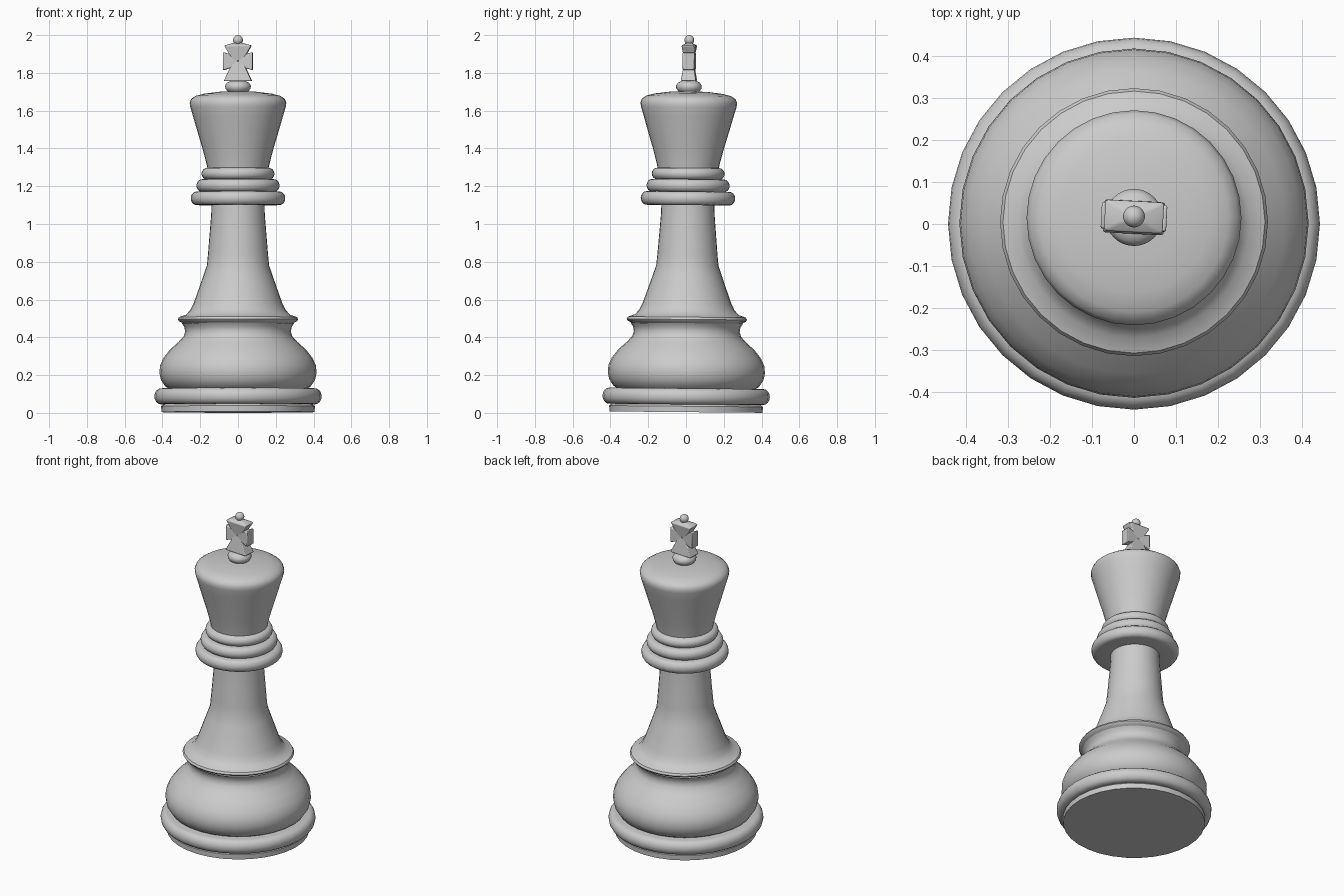
import bpy
import bmesh
from math import cos, sin, pi, radians
from mathutils import Matrix, Vector

cube = bpy.data.objects.get("Cube")
if cube:
    bpy.data.objects.remove(cube, do_unlink=True)

# The whole piece leans very slightly backwards
LEAN = Matrix.Rotation(-0.009, 4, 'X')
SIDES = 32


def finish(name, bm, angle=40):
    bmesh.ops.recalc_face_normals(bm, faces=bm.faces)
    bm.transform(LEAN)
    mesh = bpy.data.meshes.new(name)
    bm.to_mesh(mesh)
    bm.free()
    obj = bpy.data.objects.new(name, mesh)
    bpy.context.collection.objects.link(obj)
    bpy.ops.object.select_all(action='DESELECT')
    obj.select_set(True)
    bpy.context.view_layer.objects.active = obj
    bpy.ops.object.shade_smooth_by_angle(angle=radians(angle))
    return obj


def lathe(name, profile, angle=40):
    """Spin (radius, height) points around the vertical axis."""
    bm = bmesh.new()
    verts = [bm.verts.new((r, 0, z)) for r, z in profile]
    edges = [bm.edges.new(pair) for pair in zip(verts, verts[1:])]
    bmesh.ops.spin(bm, geom=verts + edges, cent=(0, 0, 0), axis=(0, 0, 1),
                   angle=2 * pi, steps=SIDES, use_merge=True)
    bmesh.ops.remove_doubles(bm, verts=bm.verts, dist=1e-4)
    return finish(name, bm, angle)


def bead(inner, outer, low, high, steps=8, bulge=0.035):
    """Flat-sided ring profile with a rounded rim."""
    mid, half = (low + high) / 2, (high - low) / 2
    rim = [(outer - bulge + bulge * sin(pi * i / steps),
            mid - half * cos(pi * i / steps)) for i in range(steps + 1)]
    return [(inner, low)] + rim + [(inner, high)]


# Base
lathe("foot", [(0, 0.004), (0.405, 0.004), (0.407, 0.035), (0.39, 0.05)])
lathe("base_ring", bead(0.34, 0.443, 0.045, 0.13))
lathe("belly", [(0.36, 0.125), (0.385, 0.14), (0.408, 0.175), (0.416, 0.21),
                (0.413, 0.25), (0.395, 0.29), (0.36, 0.335), (0.315, 0.375),
                (0.288, 0.405), (0.28, 0.43), (0.284, 0.455), (0.298, 0.475)])

# Waist flange flowing into the tapered stem
lathe("stem", [(0.29, 0.475), (0.312, 0.485), (0.319, 0.495), (0.312, 0.507),
               (0.275, 0.52), (0.252, 0.545), (0.235, 0.58), (0.205, 0.665),
               (0.182, 0.73), (0.165, 0.78), (0.159, 0.84), (0.15, 0.95),
               (0.142, 1.05), (0.14, 1.11)])

# Three stacked collar rings, shrinking upwards
for name, outer, low, high in (("lower_collar", 0.25, 1.1, 1.172),
                               ("middle_collar", 0.22, 1.17, 1.237),
                               ("upper_collar", 0.193, 1.235, 1.297)):
    lathe(name, bead(0.13, outer, low, high, bulge=0.03))

# Flared head with a low dome
lathe("head", [(0.16, 1.285), (0.167, 1.32), (0.188, 1.4), (0.215, 1.49),
               (0.238, 1.57), (0.253, 1.62), (0.256, 1.643), (0.248, 1.662),
               (0.225, 1.678), (0.18, 1.69), (0.1, 1.7), (0, 1.703)], 60)

# Button under the cross
lathe("button", [(0.045, 1.695), (0.058, 1.705), (0.067, 1.718),
                 (0.068, 1.733), (0.058, 1.748), (0.04, 1.757), (0, 1.76)], 60)

# Flared cross: (turn, length, outer half width, outer half depth, peak)
bm = bmesh.new()
for turn, length, width, depth, peak in ((0, 0.083, 0.072, 0.038, 0.02),
                                         (90, 0.078, 0.048, 0.032, 0.0),
                                         (180, 0.105, 0.074, 0.04, 0.0),
                                         (270, 0.078, 0.048, 0.032, 0.0)):
    verts = bmesh.ops.create_cube(bm, size=2)["verts"]
    tip = [v for v in verts if v.co.z > 0]
    for v in verts:
        w, d, z = (width, depth, length) if v in tip else (0.024, 0.024, 0)
        v.co = Vector((v.co.x * w, v.co.y * d, z))
    if peak:
        cap = next(f for f in tip[0].link_faces if all(v in tip for v in f.verts))
        top = bmesh.ops.poke(bm, faces=[cap])["verts"]
        top[0].co.z += peak
        verts = verts + top
    place = (Matrix.Translation((0, 0, 1.862)) @ Matrix.Rotation(radians(-3), 4, 'Z')
             @ Matrix.Rotation(radians(turn), 4, 'Y'))
    bmesh.ops.transform(bm, matrix=place, verts=verts)
cross = finish("cross", bm)
bevel = cross.modifiers.new("soft_edges", 'BEVEL')
bevel.width = 0.005
bevel.segments = 2

# Ball on the very top
bm = bmesh.new()
bmesh.ops.create_uvsphere(bm, u_segments=20, v_segments=12, radius=0.026,
                          matrix=Matrix.Translation((0, 0, 1.974)))
finish("top_ball", bm)
